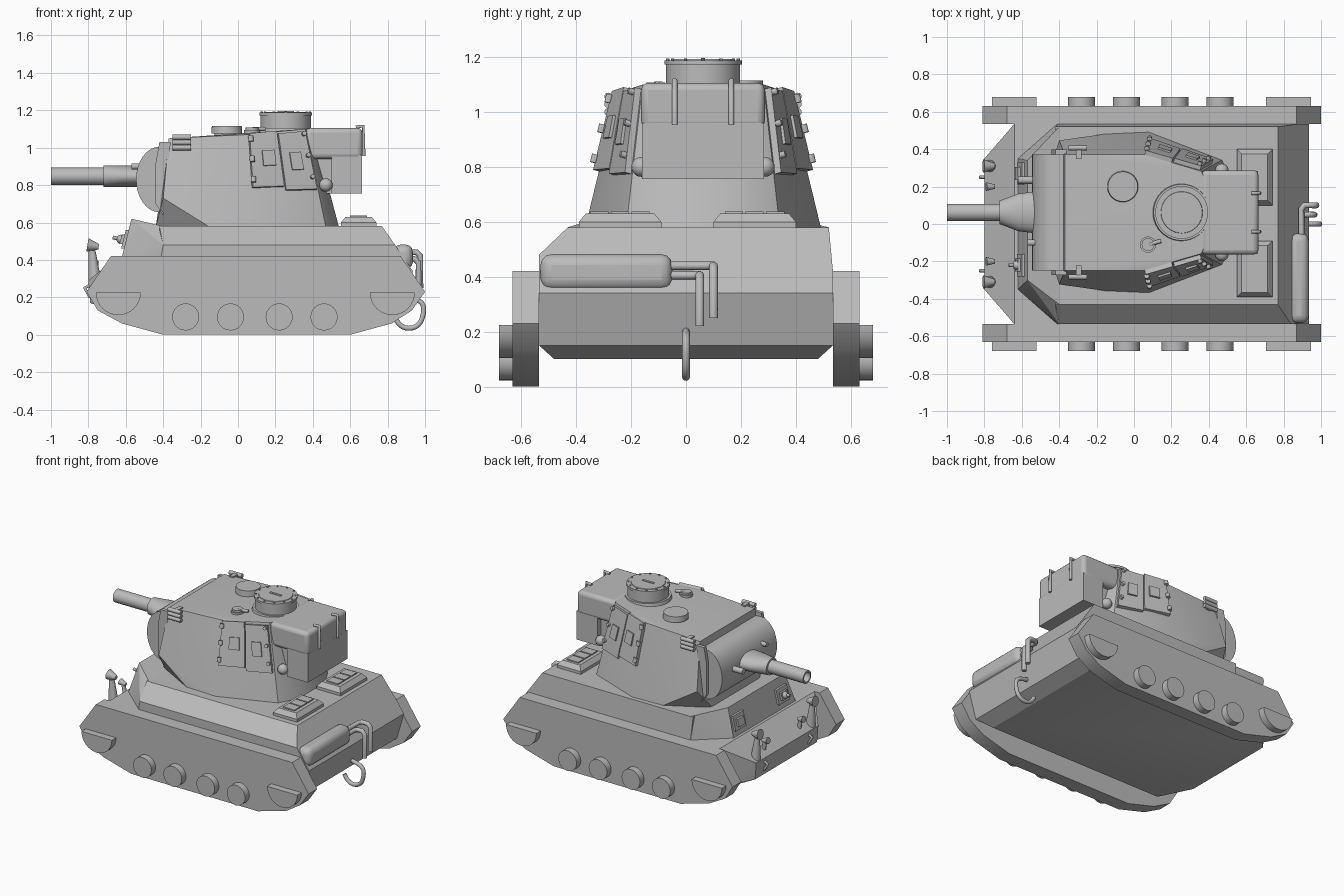
import bpy, bmesh, math
from mathutils import Vector, Matrix

cube = bpy.data.objects.get("Cube")
if cube:
    bpy.data.objects.remove(cube, do_unlink=True)

# Single plain grey paint
grey = bpy.data.materials.new("plain_grey")
grey.use_nodes = True
COL = (0.5, 0.5, 0.5, 1)
grey.diffuse_color = COL
grey.node_tree.nodes["Principled BSDF"].inputs["Base Color"].default_value = COL

meshes = []
GY = 0.062  # turret and gun centre line


def finish(name, bm):
    bmesh.ops.recalc_face_normals(bm, faces=bm.faces)
    me = bpy.data.meshes.new(name)
    bm.to_mesh(me)
    bm.free()
    me.materials.append(grey)
    ob = bpy.data.objects.new(name, me)
    bpy.context.collection.objects.link(ob)
    meshes.append(ob)
    return ob


def solid(name, pts):
    """Convex solid around a set of points."""
    bm = bmesh.new()
    for p in pts:
        bm.verts.new(p)
    res = bmesh.ops.convex_hull(bm, input=bm.verts)
    inside = [g for g in res["geom_interior"] if isinstance(g, bmesh.types.BMVert)]
    bmesh.ops.delete(bm, geom=inside, context="VERTS")
    bmesh.ops.dissolve_limit(bm, angle_limit=0.02, verts=bm.verts, edges=bm.edges)
    return finish(name, bm)


def prism(name, profile, y0, y1):
    return solid(name, [(x, y, z) for x, z in profile for y in (y0, y1)])


def box(name, x, y, z, bevel=0):
    ob = solid(name, [(a, b, c) for a in x for b in y for c in z])
    if bevel:
        m = ob.modifiers.new("bevel", "BEVEL")
        m.width, m.segments = bevel, 3
    return ob


def rod(name, a, b, r, r2=None, sides=24):
    """Cylinder or cone between two points."""
    a, b = Vector(a), Vector(b)
    d = b - a
    mat = Matrix.Translation((a + b) / 2) @ d.to_track_quat("Z", "Y").to_matrix().to_4x4()
    bm = bmesh.new()
    bmesh.ops.create_cone(bm, cap_ends=True, segments=sides, radius1=r,
                          radius2=r if r2 is None else r2, depth=d.length, matrix=mat)
    return finish(name, bm)


def ball(name, c, r):
    bm = bmesh.new()
    bmesh.ops.create_uvsphere(bm, u_segments=16, v_segments=10, radius=r,
                              matrix=Matrix.Translation(c))
    return finish(name, bm)


def tube(name, pts, r, kind="POLY"):
    cu = bpy.data.curves.new(name, "CURVE")
    cu.dimensions = "3D"
    cu.bevel_depth, cu.bevel_resolution, cu.use_fill_caps = r, 3, True
    sp = cu.splines.new(kind)
    sp.points.add(len(pts) - 1)
    for q, p in zip(sp.points, pts):
        q.co = (*p, 1)
    if kind == "NURBS":
        sp.use_endpoint_u, sp.order_u = True, 3
    cu.materials.append(grey)
    ob = bpy.data.objects.new(name, cu)
    bpy.context.collection.objects.link(ob)


# Tracks with road wheels and half-round end wheels
TRACK = [(-.68, .42), (-.81, .23), (-.75, .13), (-.62, .06), (-.4, 0),
         (.6, 0), (.82, .06), (.93, .13), (1, .23), (.87, .42)]
for s, side in ((1, "left"), (-1, "right")):
    prism(f"track_{side}", TRACK, s * .535, s * .632)
    for x in (-.28, -.04, .22, .46):
        rod(f"road_wheel_{side}", (x, s * .6, .095), (x, s * .68, .095), .072, sides=32)
    for x in (-.64, .825):
        arc = [math.pi * (1 + i / 16) for i in range(17)]
        prism(f"end_wheel_{side}", [(x + .12 * math.cos(t), .225 + .12 * math.sin(t))
                                    for t in arc], s * .6, s * .68)

# Lower hull with chamfered belly and nose
low = [(-.6, .48, .1), (.78, .48, .1), (-.64, .535, .15), (.88, .535, .15),
       (.935, .535, .34), (.88, .535, .42), (-.64, .535, .42),
       (-.8, .35, .29), (-.79, .35, .17)]
solid("lower_hull", [(x, s * y, z) for x, y, z in low for s in (1, -1)])

# Superstructure: sloped on one side, upright on the other
solid("upper_hull", [(-.41, .535, .42), (.88, .535, .42), (-.42, .52, .58), (.77, .52, .58),
                     (-.41, -.535, .42), (.88, -.535, .42), (-.4, -.535, .48),
                     (.84, -.535, .48), (-.42, -.43, .58), (.77, -.43, .58)])
solid("front_superstructure", [(-.62, -.35, .42), (-.62, .35, .42), (-.41, .535, .42),
                               (-.41, -.535, .42), (-.4, -.535, .48), (-.57, -.3, .62),
                               (-.57, .34, .62), (-.4, .52, .58), (-.4, -.43, .58)])

# Driver visor and bow gun port on the sloped front
for name, y in (("driver_visor", .27), ("bow_gun_port", -.22)):
    prism(name, [(-.625, .46), (-.6, .56), (-.57, .56), (-.59, .46)], y - .06, y + .06)
    prism(name + "_frame", [(-.635, .485), (-.62, .535), (-.59, .535), (-.6, .485)],
          y - .035, y + .035)
ball("bow_gun_ball", (-.625, -.22, .51), .025)
rod("bow_gun", (-.62, -.22, .51), (-.67, -.22, .52), .01, sides=12)

# Headlamps and small horns on the nose
for s in (1, -1):
    rod("lamp_post", (-.765, s * .31, .28), (-.78, s * .31, .45), .035, .018, 16)
    rod("lamp_shell", (-.805, s * .31, .48), (-.745, s * .31, .47), .036, .015, 20)
    rod("horn_post", (-.75, s * .2, .3), (-.765, s * .2, .38), .014, sides=12)
    rod("horn", (-.79, s * .2, .39), (-.745, s * .2, .38), .023, .012, 16)
    tube("tow_eye", [(-.78, s * .25, .27), (-.82, s * .25, .25), (-.79, s * .25, .2)], .01)

# Engine deck vents with raised louvres
for y in (.25, -.24):
    solid("engine_vent", [(.645 + a * (.095 - t), y + b * (.15 - t), z) for a in (1, -1)
                          for b in (1, -1) for t, z in ((0, .57), (0, .6), (.025, .63))])
    for k in (-1, 0, 1):
        box("vent_louvre", (.6, .69), (y + k * .075 - .033, y + k * .075 + .033), (.62, .638))

# Exhaust silencer, pipes and rear tow hook
box("silencer", (.83, .935), (-.53, -.05), (.35, .482), .04)
for x, y, z, end in ((.975, .1, .44, .25), (.965, .05, .405, .22)):
    tube("exhaust_pipe", [(.895, -.07, z), (.895, y - .02, z), (.91, y, z),
                          (x - .02, y, z), (x, y, z - .02), (x, y, end)], .016)
tube("tow_hook", [(.9, 0, .2), (.97, 0, .19), (1.0, 0, .14), (.97, 0, .04),
                  (.87, 0, .03), (.84, 0, .09)], .014, "NURBS")

# Turret body
roof = [(-.37, .31, 1.05), (.05, .31, 1.07), (.36, .22, 1.1), (.4, .13, 1.1)]
base = [(-.44, .26, .575), (-.15, .42, .575), (.08, .43, .575), (.47, .28, .575),
        (.54, .15, .575), (-.4, .385, .73)]
solid("turret", [(x, GY + s * y, z) for x, y, z in roof + base for s in (1, -1)])


# Plates lying on the rear side facets of the turret
def facet(u, v, off, s):
    a, b, c, d = (Vector(p) for p in (roof[1], roof[2], base[2], base[3]))
    p = a.lerp(b, u).lerp(c.lerp(d, u), v)
    p += (b - a).cross(c - a).normalized() * -off if (b - a).cross(c - a).y < 0 \
        else (b - a).cross(c - a).normalized() * off
    return Vector((p.x, GY + s * p.y, p.z))


def plate(name, u, v, off, s):
    solid(name, [facet(a, b, o, s) for a in u for b in v for o in (-.02, off)])


for s in (1, -1):
    plate("door_front", (.02, .49), (0, .58), .025, s)
    plate("door_rear", (.51, .97), (.03, .62), .025, s)
    plate("door_front_port", (.2, .4), (.2, .36), .037, s)
    plate("door_rear_port", (.64, .82), (.24, .42), .037, s)
    for v in (.06, .28, .5):
        rod("door_hinge", facet(.03, v - .03, .03, s), facet(.03, v + .03, .03, s), .014, sides=12)
        rod("door_latch", facet(.93, v, .02, s), facet(.93, v, .045, s), .012, sides=12)
    # Smoke tubes near the front roof corner
    y = GY + s * .345
    box("smoke_bracket", (-.31, -.28), (y - s * .06, y), (.99, 1.065))
    for z in (1.0, 1.028, 1.056):
        rod("smoke_tube", (-.35, y, z), (-.25, y, z), .014, sides=16)

# Rounded gun mantlet
arc = [math.radians(90 + 180 * i / 16) for i in range(17)]
prism("mantlet", [(-.42 + .125 * math.cos(t), .83 + .175 * math.sin(t)) for t in arc]
      + [(-.36, 1.0), (-.38, .66)], GY - .31, GY + .31)
for s in (1, -1):
    prism("mantlet_cheek", [(-.42, 1.03), (-.44, .92), (-.44, .7), (-.4, .64), (-.36, 1.03)],
          GY + s * .31, GY + s * .335)

# Gun: wide sleeve, hollow-ended barrel, side machine gun
ring = [math.tau * i / 32 for i in range(32)]
solid("gun_sleeve", [(x, GY + w * math.cos(t), .847 + .058 * math.sin(t))
                     for x, w in ((-.72, .062), (-.62, .1), (-.5, .115)) for t in ring])
prof = [(-.6, .046), (-1, .046), (-1, .034), (-.9, .034), (-.9, 0)]
bm = bmesh.new()
chain = [bm.verts.new((x, GY, .847 + r)) for x, r in prof]
edges = [bm.edges.new(p) for p in zip(chain, chain[1:])]
bmesh.ops.spin(bm, geom=chain + edges, cent=(0, GY, .847), axis=(1, 0, 0),
               angle=math.tau, steps=28)
bmesh.ops.remove_doubles(bm, verts=bm.verts, dist=.0005)
finish("gun_barrel", bm)
rod("side_gun", (-.62, .235, .85), (-.5, .235, .85), .02, sides=16)
rod("gun_sight", (-.57, -.1, .9), (-.48, -.1, .9), .016, sides=16)

# Rear stowage bin with lifting rods and rounded bosses
box("stowage_bin", (.36, .665), (GY - .225, GY + .225), (.94, 1.105), .025)
box("stowage_bin_lower", (.42, .662), (GY - .18, GY + .18), (.755, .97))
box("stowage_bin_rear", (.5, .664), (GY - .222, GY + .222), (.755, .96))
for s in (1, -1):
    ball("bin_boss", (.47, GY + s * .225, .8), .036)
    y = GY + s * .103
    tube("bin_rod", [(.63, y, 1.11), (.67, y, 1.115), (.672, y, .955)], .01)

# Commander cupola
CX = .255
for name, z0, z1, r0, r1 in (("cupola_skirt", 1.07, 1.105, .157, .15),
                             ("cupola_body", 1.08, 1.175, .135, .135),
                             ("cupola_rim", 1.172, 1.188, .141, .141),
                             ("cupola_lid", 1.18, 1.192, .115, .11)):
    rod(name, (CX, GY, z0), (CX, GY, z1), r0, r1, 40)
box("cupola_handle", (CX - .045, CX + .045), (GY - .008, GY + .008), (1.185, 1.197))
for i in range(12):
    t = math.tau * i / 12
    x, y = CX + .128 * math.cos(t), GY + .128 * math.sin(t)
    rod("cupola_bolt", (x, y, 1.18), (x, y, 1.194), .006, sides=8)

# Roof hatch, periscope and small roof fittings
rod("roof_vent_stem", (-.06, .2, 1.05), (-.06, .2, 1.09), .065, sides=32)
rod("roof_vent_cap", (-.06, .2, 1.075), (-.06, .2, 1.115), .083, .08, 32)
rod("periscope_base", (.075, -.11, 1.06), (.075, -.11, 1.095), .043, sides=24)
rod("periscope_top", (.075, -.11, 1.09), (.075, -.11, 1.108), .034, sides=24)
rod("periscope_pin", (.08, -.11, 1.1), (.145, -.09, 1.1), .011, sides=12)

# Smooth round parts while keeping hard edges
bpy.ops.object.select_all(action="DESELECT")
for ob in meshes:
    ob.select_set(True)
bpy.context.view_layer.objects.active = meshes[0]
bpy.ops.object.shade_smooth_by_angle(angle=math.radians(25))
